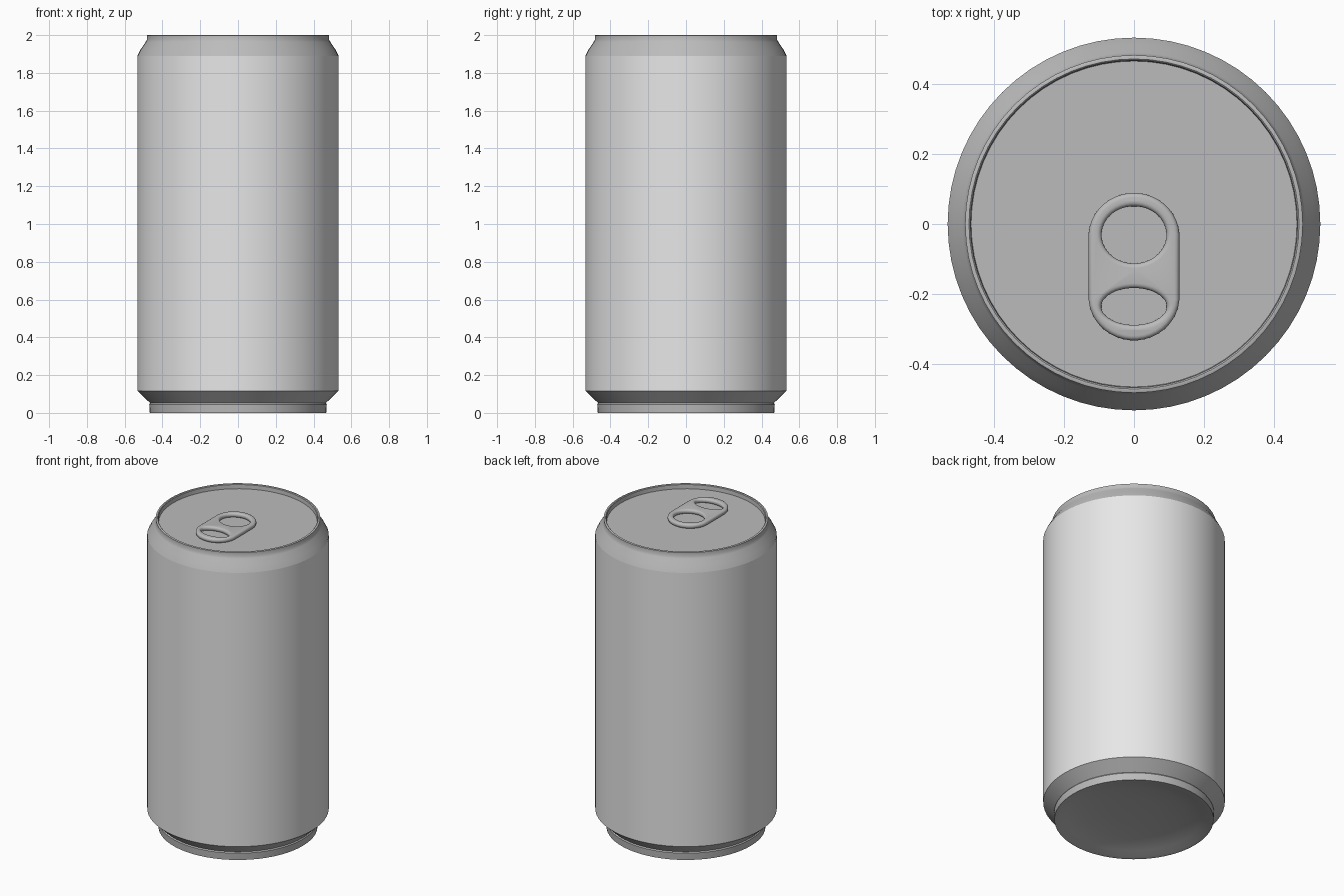
import bpy, bmesh, math

if "Cube" in bpy.data.objects:
    bpy.data.objects.remove(bpy.data.objects["Cube"])

def material(name, v):
    m = bpy.data.materials.new(name)
    m.diffuse_color = (v, v, v, 1)
    m.use_nodes = True
    m.node_tree.nodes["Principled BSDF"].inputs["Base Color"].default_value = m.diffuse_color
    return m

PAINT = material("can body light grey", 0.8)
METAL = material("bare metal grey", 0.5)

def smooth(ob, angle):
    bpy.ops.object.select_all(action='DESELECT')
    ob.select_set(True)
    bpy.context.view_layer.objects.active = ob
    bpy.ops.object.shade_smooth_by_angle(angle=math.radians(angle))

def lathe(name, profile, mat, n=64):
    """Revolve (radius, z) points around z; outer side listed upwards."""
    bm = bmesh.new()
    rings = []
    for r, z in profile:
        if r == 0:
            rings.append([bm.verts.new((0, 0, z))] * n)
        else:
            rings.append([bm.verts.new((r * math.cos(2 * math.pi * j / n),
                                        r * math.sin(2 * math.pi * j / n), z)) for j in range(n)])
    for a, b in zip(rings, rings[1:]):
        for j in range(n):
            k = (j + 1) % n
            bm.faces.new(list(dict.fromkeys((a[j], a[k], b[k], b[j]))))
    me = bpy.data.meshes.new(name)
    bm.to_mesh(me)
    bm.free()
    me.materials.append(mat)
    ob = bpy.data.objects.new(name, me)
    bpy.context.collection.objects.link(ob)
    smooth(ob, 35)
    return ob

# Painted side wall
lathe("can_body", [(0.533, 0.117), (0.533, 1.89)], PAINT)

# Domed-in base, foot ring and lower taper
lathe("can_base", [(0, 0.055), (0.15, 0.052), (0.3, 0.042), (0.4, 0.02), (0.445, 0.004), (0.467, 0),
                   (0.47, 0.045), (0.465, 0.052), (0.533, 0.117)], METAL)

# Neck, rim and recessed lid
lathe("can_top", [(0.533, 1.89), (0.515, 1.925), (0.49, 1.962), (0.483, 1.975), (0.483, 1.998),
                  (0.479, 2.0), (0.472, 2.0), (0.468, 1.996), (0.466, 1.97), (0, 1.97)], METAL)

# Pull tab: filled outline with two holes and rounded edges
D = 0.0135

def oval(curve, cy, rx, ry, straight=0.0, n=40):
    sp = curve.splines.new('POLY')
    sp.points.add(n - 1)
    for i, p in enumerate(sp.points):
        a = 2 * math.pi * (i + 0.5) / n
        y = ry * math.sin(a) + math.copysign(straight, math.sin(a))
        p.co = (rx * math.cos(a), cy + y, 0, 1)
    sp.use_cyclic_u = True

cu = bpy.data.curves.new("pull_tab", 'CURVE')
cu.dimensions = '2D'
cu.fill_mode = 'BOTH'
cu.bevel_depth = D
cu.bevel_resolution = 3
cu.extrude = 0.0015
oval(cu, -0.122, 0.13 - D, 0.125 - D, 0.086)
oval(cu, -0.031, 0.093 + D, 0.082 + D)
oval(cu, -0.236, 0.094 + D, 0.053 + D)
cu.materials.append(METAL)
tab = bpy.data.objects.new("pull_tab", cu)
tab.location.z = 1.985
bpy.context.collection.objects.link(tab)
bpy.ops.object.select_all(action='DESELECT')
tab.select_set(True)
bpy.context.view_layer.objects.active = tab
bpy.ops.object.convert(target='MESH')
tab = bpy.context.view_layer.objects.active
bm = bmesh.new()
bm.from_mesh(tab.data)
bmesh.ops.remove_doubles(bm, verts=bm.verts, dist=0.0002)
bmesh.ops.recalc_face_normals(bm, faces=bm.faces)
bm.to_mesh(tab.data)
bm.free()
smooth(tab, 50)
